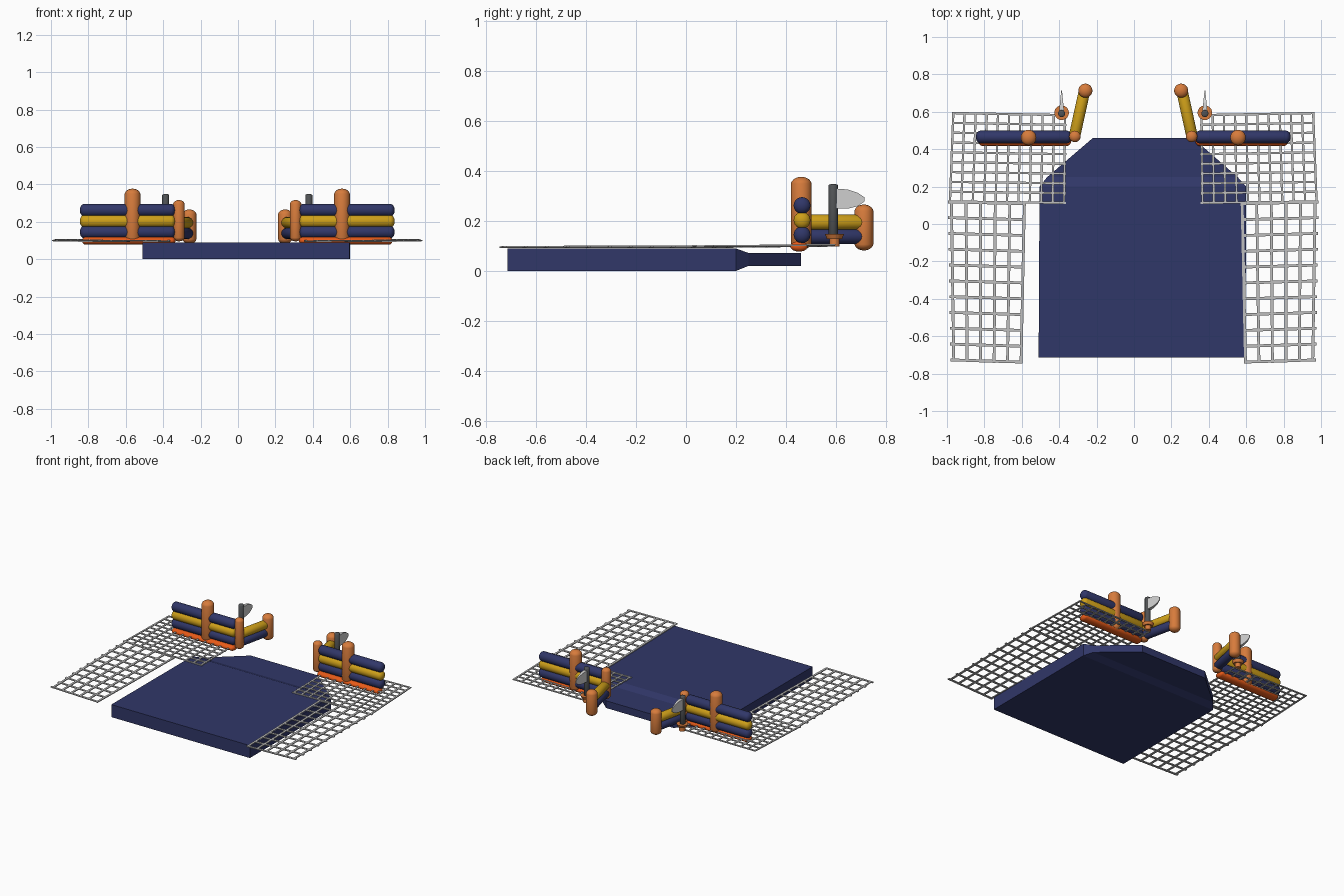
import bpy, bmesh
from mathutils import Vector, Matrix

old = bpy.data.objects.get("Cube")
if old:
    bpy.data.objects.remove(old, do_unlink=True)


def material(name, r, g, b):
    m = bpy.data.materials.new(name)
    m.use_nodes = True
    m.diffuse_color = (r, g, b, 1)
    m.node_tree.nodes["Principled BSDF"].inputs["Base Color"].default_value = (r, g, b, 1)
    return m


NAVY = material("navy", 0.03, 0.038, 0.14)
YELLOW = material("yellow", 0.62, 0.35, 0.01)
ORANGE = material("orange", 0.68, 0.2, 0.045)
RED = material("red orange", 0.85, 0.11, 0.01)
DARK = material("dark grey", 0.08, 0.085, 0.09)
LIGHT = material("light grey", 0.65, 0.65, 0.65)
ROPE = material("rope grey", 0.52, 0.52, 0.52)


def finish(bm, name, mat, smooth=False):
    bmesh.ops.recalc_face_normals(bm, faces=bm.faces)
    me = bpy.data.meshes.new(name)
    bm.to_mesh(me)
    bm.free()
    me.materials.append(mat)
    ob = bpy.data.objects.new(name, me)
    bpy.context.collection.objects.link(ob)
    if smooth:
        bpy.ops.object.select_all(action='DESELECT')
        ob.select_set(True)
        bpy.context.view_layer.objects.active = ob
        bpy.ops.object.shade_smooth_by_angle(angle=0.7)
    return ob


def capsule(name, a, b, r, mat, squash=0.75, flat=(1, 1)):
    """Round-ended tube from tip a to tip b; flat scales its cross-section."""
    a, b = Vector(a), Vector(b)
    axis = b - a
    cap = r * squash
    half = axis.length / 2 - cap
    bm = bmesh.new()
    bmesh.ops.create_uvsphere(bm, u_segments=24, v_segments=11, radius=r)
    for v in bm.verts:
        v.co.x *= flat[0]
        v.co.y *= flat[1]
        v.co.z = v.co.z * squash + (half if v.co.z > 0 else -half)
    rot = axis.to_track_quat('Z', 'Y').to_matrix().to_4x4()
    bm.transform(Matrix.Translation((a + b) / 2) @ rot)
    return finish(bm, name, mat, True)


def cylinder(name, x, y, z0, z1, r0, r1, mat):
    bm = bmesh.new()
    bmesh.ops.create_cone(bm, cap_ends=True, segments=24, radius1=r0, radius2=r1, depth=z1 - z0)
    bm.transform(Matrix.Translation((x, y, (z0 + z1) / 2)))
    return finish(bm, name, mat, True)


def net(name, corners, cols, rows, wide, over):
    """Grid of flat rope strips over a quad: outer/inner front, outer/inner back."""
    of, inf, ob, ib = [Vector(c) for c in corners]

    def at(u, v):
        return of.lerp(inf, u).lerp(ob.lerp(ib, u), v)

    bm = bmesh.new()

    def strip(p, q, w):
        d = q - p
        m = (Matrix.Translation((p + q) / 2) @ d.to_track_quat('X', 'Z').to_matrix().to_4x4()
             @ Matrix.Diagonal((d.length, w, 0.006, 1)))
        bmesh.ops.create_cube(bm, size=1, matrix=m)

    for i in range(cols + 1):
        strip(at(i / cols, -0.01), at(i / cols, 1.01), wide)
    for j in range(rows + 1):
        strip(at(-over, j / rows), at(1.015, j / rows), wide)
    finish(bm, name, ROPE)


# Platform: lofted rectangular sections with a tapered back
bm = bmesh.new()
rings = []
for y, x0, x1, z0, z1 in [(-0.715, -0.51, 0.595, 0, 0.09), (0.2, -0.505, 0.6, 0, 0.09),
                          (0.25, -0.465, 0.555, 0.02, 0.072), (0.46, -0.22, 0.315, 0.02, 0.072)]:
    rings.append([bm.verts.new(p) for p in ((x0, y, z0), (x1, y, z0), (x1, y, z1), (x0, y, z1))])
for r, s in zip(rings, rings[1:]):
    for k in range(4):
        n = (k + 1) % 4
        bm.faces.new((r[k], r[n], s[n], s[k]))
bm.faces.new(rings[0])
bm.faces.new(rings[-1])
finish(bm, "platform", NAVY)

for side, word in ((-1, "right"), (1, "left")):
    def X(x):
        return side * x - 0.004

    # Rope nets
    net(word + "_front_net",
        [(X(0.96), -0.727, 0.097), (X(0.6), -0.738, 0.094), (X(0.972), 0.118, 0.1), (X(0.582), 0.108, 0.094)],
        5, 10, 0.015, 0.05)
    net(word + "_back_net",
        [(X(0.98), 0.12, 0.1), (X(0.37), 0.113, 0.095), (X(0.962), 0.593, 0.105), (X(0.365), 0.582, 0.1)],
        10, 9, 0.012, 0.01)

    # Long wall of stacked tubes on a flat float
    for part, z, mat in (("lower", 0.145, NAVY), ("middle", 0.203, YELLOW), ("upper", 0.262, NAVY)):
        capsule(f"{word}_{part}_wall_tube", (X(0.842), 0.465, z), (X(0.33), 0.465, z), 0.034, mat)
    float_ob = capsule(word + "_wall_float", (-0.25, 0, 0), (0.25, 0, 0), 0.035, RED, 0.6)
    float_ob.scale = (1, 1, 0.6)
    float_ob.location = (X(0.58), 0.453, 0.098)

    # Short angled wall
    for part, z, mat in (("lower", 0.138, NAVY), ("upper", 0.195, YELLOW)):
        capsule(f"{word}_{part}_short_tube", (X(0.315), 0.465, z), (X(0.26), 0.715, z), 0.031, mat)

    # Upright posts
    capsule(word + "_tall_post", (X(0.56), 0.462, 0.085), (X(0.56), 0.462, 0.377), 0.042, ORANGE)
    capsule(word + "_middle_post", (X(0.312), 0.468, 0.095), (X(0.312), 0.468, 0.316), 0.031, ORANGE)
    capsule(word + "_end_post", (X(0.256), 0.713, 0.082), (X(0.256), 0.713, 0.266), 0.038, ORANGE)

    # Flag mast on a round foot
    cylinder(word + "_mast_foot", X(0.383), 0.595, 0.128, 0.148, 0.03, 0.039, ORANGE)
    cylinder(word + "_mast_stem", X(0.383), 0.595, 0.098, 0.128, 0.02, 0.02, ORANGE)
    capsule(word + "_mast", (X(0.383), 0.59, 0.14), (X(0.383), 0.59, 0.349), 0.019, DARK, 0.4)

    # Flag: profile extruded and thinned towards the tip
    bm = bmesh.new()
    outline = [(0.6, 0.25), (0.65, 0.25), (0.69, 0.26), (0.715, 0.278),
               (0.715, 0.295), (0.69, 0.312), (0.65, 0.326), (0.6, 0.33)]
    a, b = [[bm.verts.new((X(0.383) + s * (0.735 - y) * 0.1, y, z)) for y, z in outline] for s in (-1, 1)]
    bm.faces.new(a)
    bm.faces.new(b)
    for k in range(len(a)):
        n = (k + 1) % len(a)
        bm.faces.new((a[k], a[n], b[n], b[k]))
    finish(bm, word + "_flag", LIGHT)
